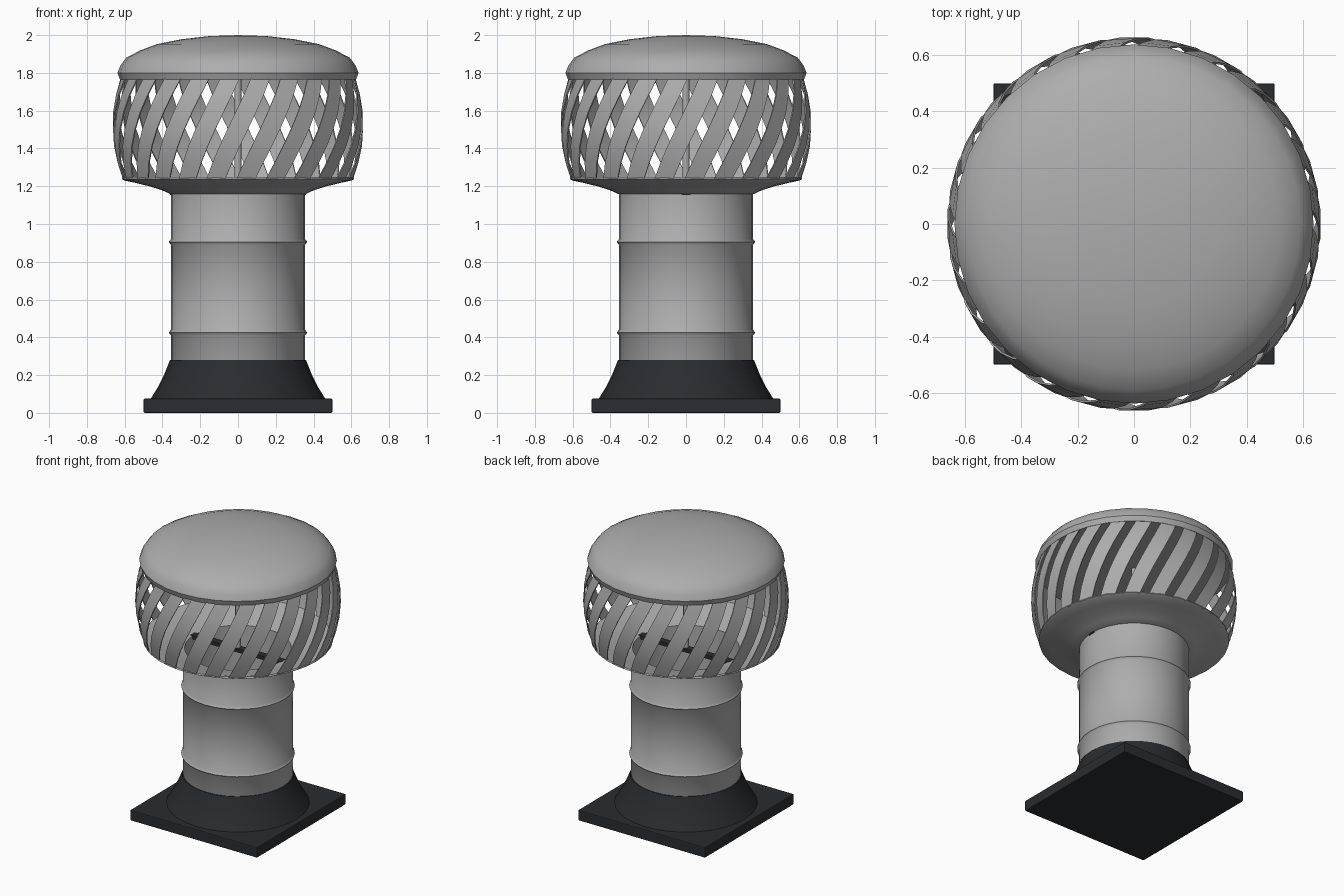
import bpy, bmesh, math

if "Cube" in bpy.data.objects:
    bpy.data.objects.remove(bpy.data.objects["Cube"])

SEG = 32


def material(name, rgb):
    m = bpy.data.materials.new(name)
    m.diffuse_color = (*rgb, 1)
    m.use_nodes = True
    m.node_tree.nodes["Principled BSDF"].inputs["Base Color"].default_value = m.diffuse_color
    return m


dark = material("dark_coating", (0.022, 0.026, 0.03))
metal = material("grey_metal", (0.42, 0.42, 0.42))


def finish(name, bm, mat, angle=35):
    bmesh.ops.recalc_face_normals(bm, faces=bm.faces)
    me = bpy.data.meshes.new(name)
    bm.to_mesh(me)
    bm.free()
    ob = bpy.data.objects.new(name, me)
    bpy.context.collection.objects.link(ob)
    me.materials.append(mat)
    if angle:
        bpy.ops.object.select_all(action='DESELECT')
        ob.select_set(True)
        bpy.context.view_layer.objects.active = ob
        bpy.ops.object.shade_smooth_by_angle(angle=math.radians(angle))
    return ob


def lathe(name, profile, closed=False, mat=metal, seg=SEG, angle=40):
    """Revolve (radius, z) points about z; closed joins last to first."""
    bm = bmesh.new()
    rings = []
    for r, z in profile:
        if r == 0:
            rings.append([bm.verts.new((0, 0, z))] * seg)
        else:
            rings.append([bm.verts.new((r * math.cos(a), r * math.sin(a), z))
                          for a in (2 * math.pi * i / seg for i in range(seg))])
    pairs = list(zip(rings, rings[1:])) + ([(rings[-1], rings[0])] if closed else [])
    for a, b in pairs:
        for i in range(seg):
            j = (i + 1) % seg
            bm.faces.new(list(dict.fromkeys((a[i], a[j], b[j], b[i]))))
    return finish(name, bm, mat, angle)


def box(name, size, centre, mat, bevel=0):
    bm = bmesh.new()
    bmesh.ops.create_cube(bm, size=1)
    for v in bm.verts:
        v.co = [v.co[i] * size[i] + centre[i] for i in range(3)]
    ob = finish(name, bm, mat, 0)
    if bevel:
        m = ob.modifiers.new("bevel", 'BEVEL')
        m.width, m.segments = bevel, 2
    return ob


# Roof flashing: square plate and flared skirt
box("base_plate", (1, 1, 0.075), (0, 0, 0.0375), dark, 0.006)
lathe("base_skirt", [(0.465, 0.07), (0.425, 0.135), (0.39, 0.205), (0.36, 0.28),
                     (0.34, 0.28), (0.34, 0.07)], True, dark)

# Throat pipe with two rolled beads
pipe = [(0.355, 0.07)]
for z in (0.425, 0.905):
    pipe += [(0.355, z - 0.015), (0.367, z), (0.355, z + 0.015)]
pipe += [(0.355, 1.17), (0.345, 1.17), (0.345, 0.07)]
lathe("throat_pipe", pipe, True, angle=60)

# Flared collar under the rotor, with a rolled rim
lathe("rotor_collar", [(0.345, 1.16), (0.362, 1.16), (0.40, 1.178), (0.466, 1.199),
                       (0.54, 1.217), (0.60, 1.230), (0.615, 1.238), (0.61, 1.248),
                       (0.59, 1.245), (0.50, 1.217), (0.41, 1.19), (0.345, 1.172)], True)

# Cross bar and spindle carrying the rotor
box("cross_bar", (0.72, 0.05, 0.025), (0, 0, 1.165), dark)
lathe("spindle", [(0, 1.15), (0.018, 1.15), (0.018, 1.80), (0, 1.80)], seg=12)

# Ring of twisted, bulging vanes
N, STEPS, TWIST, WIDTH, THICK = 24, 6, math.radians(22.5), 0.109, 0.007
bm = bmesh.new()
for k in range(N):
    rows = []
    for s in range(STEPS + 1):
        t = s / STEPS
        u = 2 * t - 1
        z = 1.235 + 0.54 * t
        r = 0.664 - 0.049 * u * u + 0.006 * u
        a = 2 * math.pi * k / N + TWIST * (t - 0.5)
        h = WIDTH / 2 / 0.66
        rows.append([bm.verts.new((q * math.cos(a + d), q * math.sin(a + d), z))
                     for q, d in ((r, -h), (r, h), (r - THICK, h), (r - THICK, -h))])
    for a, b in zip(rows, rows[1:]):
        for i in range(4):
            j = (i + 1) % 4
            bm.faces.new((a[i], a[j], b[j], b[i]))
    bm.faces.new(rows[0])
    bm.faces.new(rows[-1])
finish("rotor_vanes", bm, metal, 30)

# Domed cap
lathe("rotor_cap", [(0, 1.765), (0.625, 1.765), (0.638, 1.80), (0.622, 1.84), (0.592, 1.88),
                    (0.52, 1.918), (0.43, 1.952), (0.30, 1.978), (0.15, 1.995), (0, 2.0)])
